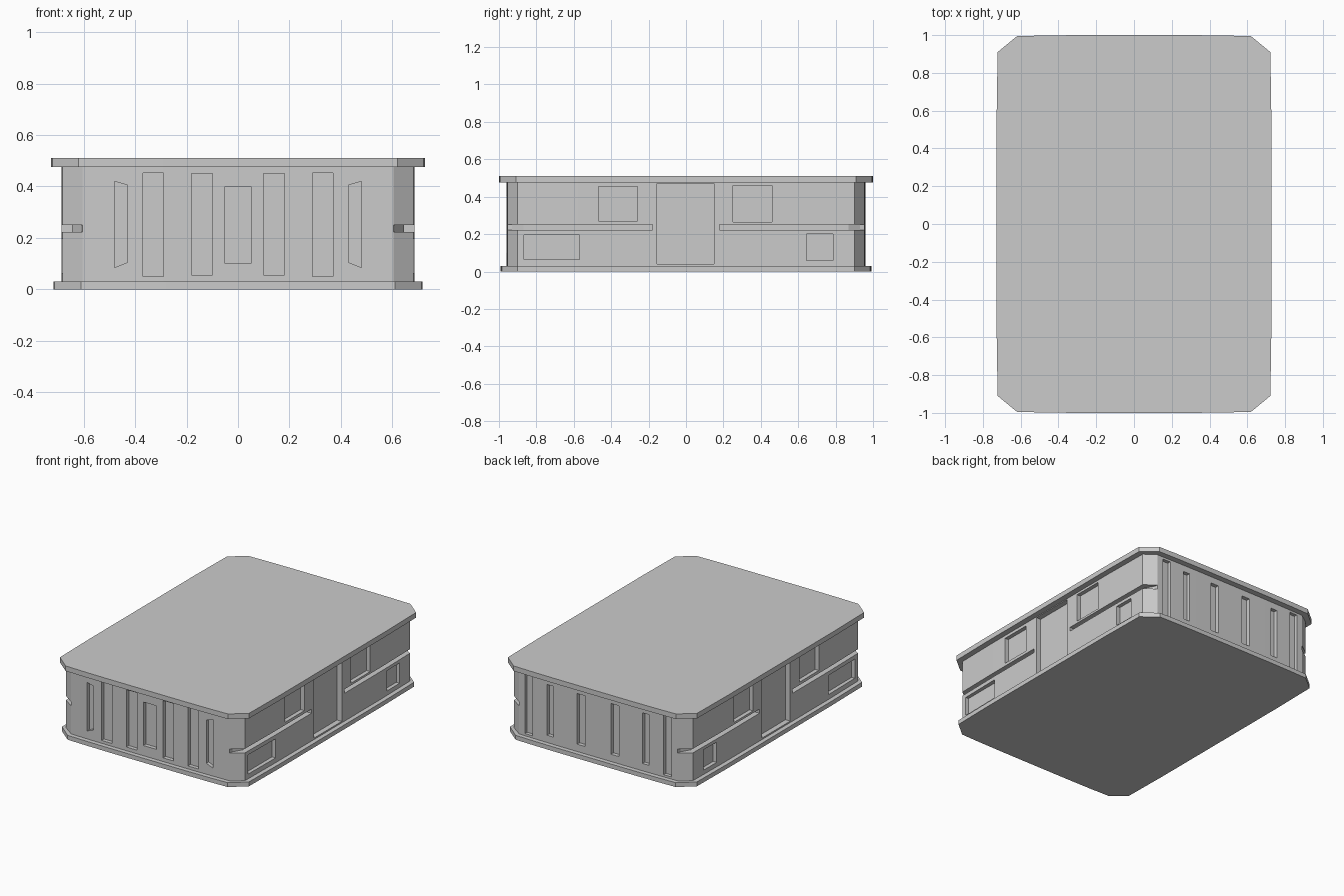
import bpy, bmesh

if "Cube" in bpy.data.objects:
    bpy.data.objects.remove(bpy.data.objects["Cube"])

# Quarter outline (front-edge middle round to side middle), slightly bowed with cut corners
SLAB = [(0.29, 1.0), (0.48, 0.998), (0.62, 0.994), (0.722, 0.91), (0.727, 0.58)]
BODY = [(0.29, 0.96), (0.48, 0.958), (0.605, 0.955), (0.682, 0.90), (0.687, 0.58)]


def full_outline(quarter, dx=0, dy=0):
    q = [(x + dx, y + dy) for x, y in quarter]
    r = q[::-1]
    return (q + [(x, -y) for x, y in r] + [(-x, -y) for x, y in q]
            + [(-x, y) for x, y in r])


def prism(bm, base, offset):
    """Extrude a planar polygon of 3D points along offset."""
    face = bm.faces.new([bm.verts.new(p) for p in base])
    ext = bmesh.ops.extrude_face_region(bm, geom=[face])
    verts = [v for v in ext["geom"] if isinstance(v, bmesh.types.BMVert)]
    bmesh.ops.translate(bm, verts=verts, vec=offset)


def finish(bm, name):
    bmesh.ops.recalc_face_normals(bm, faces=bm.faces)
    me = bpy.data.meshes.new(name)
    bm.to_mesh(me)
    bm.free()
    ob = bpy.data.objects.new(name, me)
    bpy.context.collection.objects.link(ob)
    return ob


def slab(name, outline, z0, z1):
    bm = bmesh.new()
    prism(bm, [(x, y, z0) for x, y in outline], (0, 0, z1 - z0))
    return finish(bm, name)


# Lid, base plate and body
slab("top_plate", full_outline(SLAB), 0.475, 0.51)
slab("bottom_plate", full_outline(SLAB, -0.009, -0.009), 0.0, 0.03)
body = slab("body", full_outline(BODY), 0.03, 0.475)

cut = bmesh.new()


def rect(a0, a1, z0, z1):
    return [(a0, z0), (a1, z0), (a1, z1), (a0, z1)]


# Front slots
front = [rect(-0.05, 0.05, 0.10, 0.40)]
for s in (-1, 1):
    front += [rect(s * 0.10, s * 0.18, 0.055, 0.45),
              rect(s * 0.29, s * 0.37, 0.05, 0.453),
              [(s * 0.43, 0.105), (s * 0.48, 0.085), (s * 0.48, 0.42), (s * 0.43, 0.405)]]
for p in front:
    prism(cut, [(x, -0.933, z) for x, z in p], (0, -0.2, 0))

# Back slots
for s in (-1, 1):
    for a, b, z0, z1 in [(0.10, 0.16, 0.08, 0.43), (0.34, 0.39, 0.08, 0.43),
                         (0.50, 0.56, 0.045, 0.46)]:
        prism(cut, [(x, 0.933, z) for x, z in rect(s * a, s * b, z0, z1)], (0, 0.2, 0))

# Side door, windows and mid-height grooves wrapping the cut corners
openings = [(-0.155, 0.15, 0.04, 0.47, 0.035), (-0.467, -0.258, 0.27, 0.455, 0.027),
            (0.25, 0.46, 0.265, 0.46, 0.027), (-0.865, -0.57, 0.063, 0.195, 0.027),
            (0.645, 0.785, 0.06, 0.20, 0.027)]
groove = [(0.645, 0.18), (0.645, 0.87), (0.61, 0.93), (0.605, 0.956), (0.605, 1.1),
          (0.85, 1.1), (0.85, 0.18)]
for s in (-1, 1):
    for a, b, z0, z1, d in openings:
        prism(cut, [(s * (0.686 - d), y, z) for y, z in rect(a, b, z0, z1)], (s * 0.2, 0, 0))
    for t in (-1, 1):
        prism(cut, [(s * x, t * (y if y > 0.2 or t > 0 else 0.18), 0.222)
                    for x, y in groove], (0, 0, 0.028))

cutter = finish(cut, "recess_cutter")
cutter.hide_render = True

# Carve all recesses into the body
mod = body.modifiers.new("recesses", "BOOLEAN")
mod.operation = "DIFFERENCE"
mod.solver = "EXACT"
mod.object = cutter
bpy.context.view_layer.objects.active = body
bpy.ops.object.modifier_apply(modifier=mod.name)
bpy.data.objects.remove(cutter)
